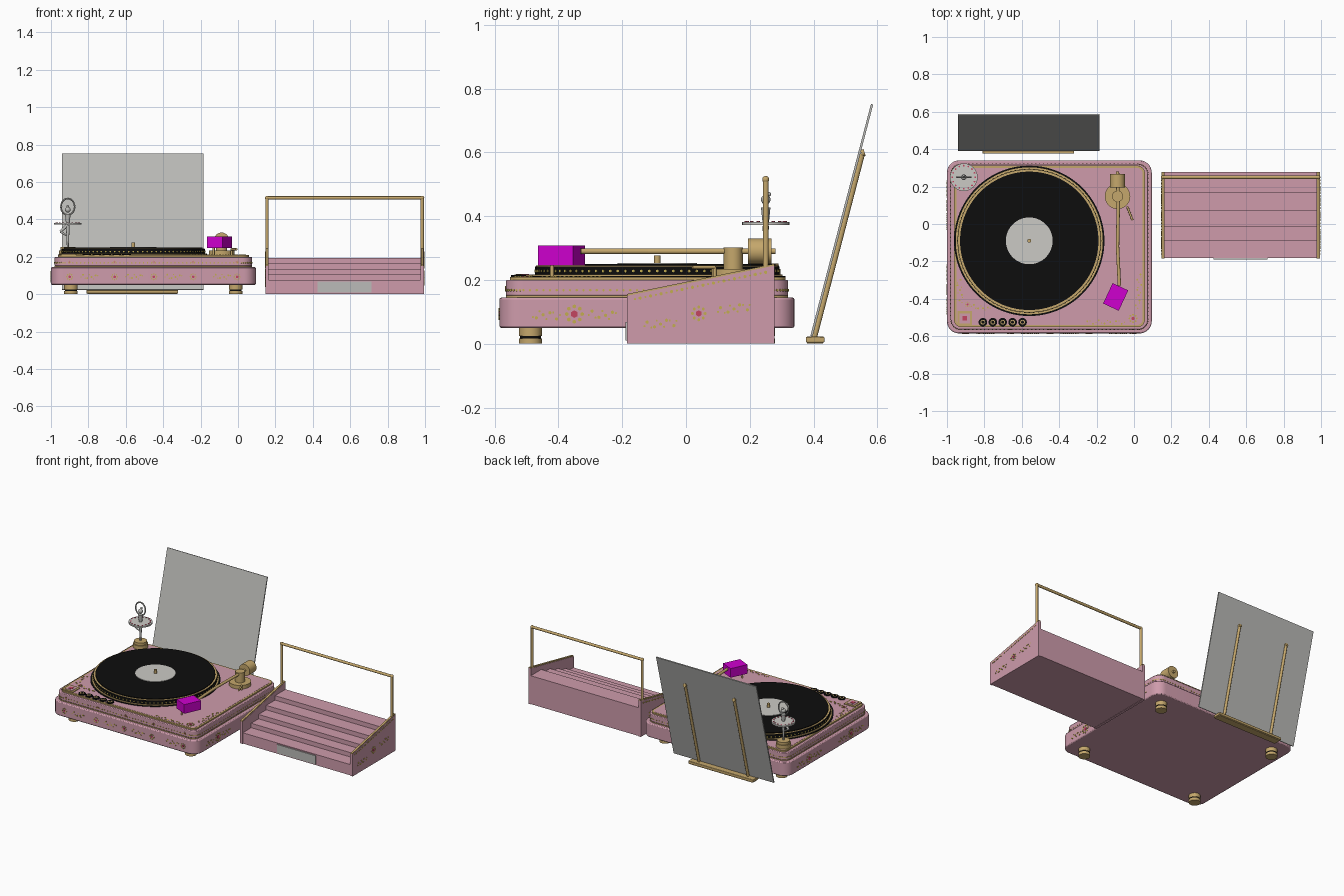
import bpy, bmesh, math
from mathutils import Vector, Matrix

if "Cube" in bpy.data.objects:
    bpy.data.objects.remove(bpy.data.objects["Cube"])

def mat(name, r, g, b):
    m = bpy.data.materials.new(name)
    m.diffuse_color = (r, g, b, 1)
    m.use_nodes = True
    m.node_tree.nodes["Principled BSDF"].inputs["Base Color"].default_value = m.diffuse_color
    return m

PINK = mat("rose pink", 0.62, 0.33, 0.41)
GOLD = mat("gold", 0.56, 0.39, 0.15)
BLACK = mat("black", 0.004, 0.004, 0.004)
WHITE = mat("warm white", 0.60, 0.59, 0.56)
SILVER = mat("silver", 0.50, 0.50, 0.48)
MAGENTA = mat("magenta", 0.62, 0.0, 0.62)
RED = mat("rose red", 0.55, 0.06, 0.12)
FILI = mat("filigree yellow", 0.55, 0.42, 0.08)

def finish(name, bm, m, smooth=True):
    bmesh.ops.recalc_face_normals(bm, faces=bm.faces)
    me = bpy.data.meshes.new(name)
    bm.to_mesh(me)
    bm.free()
    me.materials.append(m)
    ob = bpy.data.objects.new(name, me)
    bpy.context.collection.objects.link(ob)
    if smooth:
        bpy.context.view_layer.objects.active = ob
        ob.select_set(True)
        bpy.ops.object.shade_smooth_by_angle(angle=math.radians(35))
        ob.select_set(False)
    return ob

def extrude(name, pts, vec, m, bevel=0):
    """Prism from a closed outline."""
    bm = bmesh.new()
    f = bm.faces.new([bm.verts.new(p) for p in pts])
    r = bmesh.ops.extrude_face_region(bm, geom=[f])
    bmesh.ops.translate(bm, verts=[v for v in r["geom"] if isinstance(v, bmesh.types.BMVert)], vec=vec)
    ob = finish(name, bm, m)
    if bevel:
        b = ob.modifiers.new("bevel", "BEVEL")
        b.width, b.segments, b.limit_method, b.angle_limit = bevel, 2, "ANGLE", 0.7
    return ob

def box(name, lo, hi, m, bevel=0):
    (a, b, c), (d, e, f) = lo, hi
    return extrude(name, [(a, b, c), (d, b, c), (d, e, c), (a, e, c)], (0, 0, f - c), m, bevel)

def outline(x0, x1, y0, y1, r, n=8):
    pts = []
    for i, (cx, cy) in enumerate([(x1 - r, y1 - r), (x0 + r, y1 - r), (x0 + r, y0 + r), (x1 - r, y0 + r)]):
        for k in range(n + 1):
            a = math.pi / 2 * (i + k / n)
            pts.append((cx + r * math.cos(a), cy + r * math.sin(a)))
    return pts

def slab(name, rect, r, z0, z1, m, bevel=0):
    return extrude(name, [(x, y, z0) for x, y in outline(*rect, r)], (0, 0, z1 - z0), m, bevel)

def rod(name, a, b, r, m, r2=None, n=20):
    a, b = Vector(a), Vector(b)
    d = b - a
    bm = bmesh.new()
    M = Matrix.Translation((a + b) / 2) @ d.to_track_quat("Z", "Y").to_matrix().to_4x4()
    bmesh.ops.create_cone(bm, cap_ends=True, segments=n, radius1=r, radius2=r if r2 is None else r2,
                          depth=d.length, matrix=M)
    return finish(name, bm, m)

def disc(name, x, y, z0, z1, r, m, n=64):
    return rod(name, (x, y, z0), (x, y, z1), r, m, n=n)

def ball(name, c, r, m):
    bm = bmesh.new()
    bmesh.ops.create_uvsphere(bm, u_segments=16, v_segments=10, radius=r, matrix=Matrix.Translation(c))
    return finish(name, bm, m)

def studs(name, items, m):
    """Thin flat dots given as (position, normal, radius)."""
    bm = bmesh.new()
    for p, nrm, r in items:
        M = Matrix.Translation(p) @ Vector(nrm).to_track_quat("Z", "Y").to_matrix().to_4x4()
        bmesh.ops.create_cone(bm, cap_ends=True, segments=6, radius1=r, radius2=r, depth=0.005, matrix=M)
    return finish(name, bm, m, False)

def flower(c, nrm, r, petals, hearts):
    n = Vector(nrm)
    u = Vector((0, 0, 1)) if abs(n.z) < 0.5 else Vector((0, 1, 0))
    w = n.cross(u)
    for k in range(8):
        a = k * math.pi / 4
        petals.append((Vector(c) + r * (math.cos(a) * u + math.sin(a) * w), n, r * 0.26))
    hearts.append((c, n, r * 0.5))

def vine(a, b, nrm, wave, petals, count=9):
    a, b, n = Vector(a), Vector(b), Vector(nrm)
    side = n.cross(b - a).normalized()
    for k in range(count):
        p = a.lerp(b, k / (count - 1)) + side * wave * math.sin(k * 1.9)
        petals.append((p, n, 0.0055 if k % 2 else 0.0035))

# --- turntable body ---
LOW, UP, TOP = (-1, 0.095, -0.585, 0.34), (-0.98, 0.075, -0.565, 0.32), (-0.962, 0.058, -0.552, 0.312)
slab("lower_body", LOW, 0.065, 0.05, 0.145, PINK, 0.006)
slab("body_seam", UP, 0.055, 0.14, 0.151, GOLD)
slab("upper_body", UP, 0.055, 0.15, 0.2, PINK, 0.004)
slab("top_gold_trim", TOP, 0.04, 0.199, 0.209, GOLD)
slab("top_plate", (-0.95, 0.046, -0.54, 0.3), 0.03, 0.2, 0.21, PINK)
for x in (-0.893, -0.013):
    for y in (-0.488, 0.243):
        disc("foot_top", x, y, 0.024, 0.052, 0.036, GOLD, 32)
        disc("foot_band", x, y, 0.016, 0.025, 0.033, BLACK, 32)
        disc("foot_base", x, y, 0, 0.017, 0.036, GOLD, 32)

# --- painted decoration on the body ---
petals, hearts = [], []
ring = outline(*UP, 0.055)
for i, p in enumerate(ring):
    a, b = Vector(p), Vector(ring[(i + 1) % len(ring)])
    steps = max(1, round((b - a).length / 0.021))
    d = (b - a).normalized()
    for k in range(steps):
        q = a.lerp(b, k / steps)
        petals.append(((q.x, q.y, 0.168), (d.y, -d.x, 0), 0.004))
for x in (-0.90, -0.66, -0.45, -0.24, -0.005):
    flower((x, -0.585, 0.093), (0, -1, 0), 0.015, petals, hearts)
    flower((x, -0.565, 0.172), (0, -1, 0), 0.007, petals, hearts)
for x in (-0.84, -0.6, -0.39, -0.13):
    vine((x, -0.585, 0.093), (x + 0.09, -0.585, 0.093), (0, -1, 0), 0.012, petals)
for s, x in ((1, 0.095), (-1, -1)):
    for y in (-0.35, 0.1):
        flower((x, y, 0.093), (s, 0, 0), 0.024, petals, hearts)
        for t in (-1, 1):
            vine((x, y + t * 0.045, 0.09), (x, y + t * 0.13, 0.09), (s, 0, 0), 0.013, petals)
flower((-0.005, -0.505, 0.21), (0, 0, 1), 0.02, petals, hearts)
flower((-0.89, -0.43, 0.21), (0, 0, 1), 0.012, petals, hearts)
vine((0.02, -0.45, 0.21), (0.03, -0.27, 0.21), (0, 0, 1), 0.012, petals, 14)
vine((-0.05, -0.525, 0.21), (-0.25, -0.525, 0.21), (0, 0, 1), 0.01, petals, 14)
vine((-0.92, -0.42, 0.21), (-0.94, -0.3, 0.21), (0, 0, 1), 0.012, petals, 10)
vine((-0.87, -0.44, 0.21), (-0.77, -0.455, 0.21), (0, 0, 1), 0.01, petals, 9)

# --- platter and record ---
PX, PY = -0.56, -0.09
for nm, z0, z1, r, m in (("platter_base", 0.205, 0.213, 0.402, BLACK), ("platter_ring", 0.21, 0.217, 0.393, GOLD),
                         ("platter", 0.213, 0.243, 0.383, BLACK), ("platter_rim", 0.24, 0.245, 0.381, GOLD),
                         ("record", 0.243, 0.25, 0.37, BLACK), ("record_label", 0.25, 0.253, 0.125, WHITE),
                         ("spindle", 0.25, 0.277, 0.01, GOLD)):
    disc(nm, PX, PY, z0, z1, r, m, 96)
for k in range(96):
    a = k * math.tau / 96
    n = (math.cos(a), math.sin(a), 0)
    petals.append(((PX + 0.383 * n[0], PY + 0.383 * n[1], 0.228), n, 0.0045))

# --- controls ---
box("power_button", (-0.945, -0.545, 0.205), (-0.865, -0.465, 0.215), GOLD)
box("power_button_inset", (-0.932, -0.532, 0.21), (-0.878, -0.478, 0.217), PINK)
box("power_button_mark", (-0.917, -0.517, 0.21), (-0.893, -0.493, 0.219), RED)
for i in range(5):
    x = -0.808 + 0.053 * i
    disc("knob", x, -0.525, 0.205, 0.216, 0.023, BLACK, 24)
    disc("knob_ring", x, -0.525, 0.21, 0.2175, 0.013, GOLD, 16)
    disc("knob_centre", x, -0.525, 0.21, 0.219, 0.008, BLACK, 16)

# --- tonearm ---
disc("tonearm_base", -0.088, 0.148, 0.205, 0.235, 0.068, GOLD)
disc("tonearm_pivot", -0.088, 0.148, 0.23, 0.302, 0.03, GOLD, 32)
rod("counterweight", (-0.088, 0.195, 0.29), (-0.088, 0.268, 0.29), 0.04, GOLD, n=32)
path = [(-0.088, 0.28, 0.29), (-0.084, 0.1, 0.29), (-0.088, -0.12, 0.29), (-0.078, -0.33, 0.29)]
for a, b in zip(path, path[1:]):
    rod("tonearm_tube", a, b, 0.009, GOLD)
rod("cue_lever", (-0.035, 0.09, 0.24), (-0.008, 0.02, 0.24), 0.006, GOLD)
rod("cue_lever_post", (-0.035, 0.09, 0.205), (-0.035, 0.09, 0.24), 0.006, GOLD)
head = box("headshell", (-0.046, -0.06, -0.031), (0.046, 0.06, 0.031), MAGENTA)
head.location, head.rotation_euler = (-0.098, -0.39, 0.277), (0, 0, math.radians(-25))
rod("stylus", (-0.13, -0.42, 0.207), (-0.13, -0.42, 0.25), 0.006, GOLD)

# --- dancer figurine ---
DX, DY = -0.91, 0.25
disc("dancer_base", DX, DY, 0.205, 0.235, 0.046, GOLD, 32)
disc("dancer_base_cap", DX, DY, 0.235, 0.252, 0.04, GOLD, 32)
rod("standing_leg", (DX, DY, 0.25), (DX, DY, 0.37), 0.005, SILVER, 0.01)
rod("bent_thigh", (DX, DY, 0.37), (DX - 0.04, DY, 0.335), 0.009, SILVER, 0.006)
rod("bent_shin", (DX - 0.04, DY, 0.335), (DX, DY, 0.31), 0.006, SILVER, 0.004)
disc("tutu", DX, DY, 0.372, 0.382, 0.074, WHITE, 32)
rod("torso", (DX, DY, 0.38), (DX, DY, 0.428), 0.01, SILVER, 0.015)
ball("dancer_head", (DX, DY, 0.452), 0.015, SILVER)
ball("hair_bun", (DX, DY + 0.01, 0.469), 0.007, SILVER)
hoop = [(DX + 0.037 * math.sin(a), DY, 0.468 - 0.044 * math.cos(a)) for a in [math.tau * k / 16 for k in range(17)]]
for a, b in zip(hoop, hoop[1:]):
    rod("raised_arm", a, b, 0.0045, SILVER, n=8)
for k in range(16):
    a = k * math.tau / 16
    hearts.append(((DX + 0.062 * math.cos(a), DY + 0.062 * math.sin(a), 0.382), (0, 0, 1), 0.005))

# --- leaning panel with its stand ---
def sheet(y, z):
    return [(x, y, z) for x in (-0.94, -0.185)]
bl, br = sheet(0.39, 0.025)
tl, tr = sheet(0.58, 0.752)
extrude("leaning_panel", [bl, br, tr, tl], (0, 0.007, -0.002), SILVER)
box("stand_foot", (-0.81, 0.376, 0.004), (-0.32, 0.434, 0.022), GOLD, 0.003)
box("stand_foot_base", (-0.805, 0.38, 0), (-0.325, 0.43, 0.006), GOLD)
for x in (-0.75, -0.38):
    rod("stand_upright", (x, 0.402, 0.02), (x, 0.552, 0.595), 0.009, GOLD)
    rod("stand_tip", (x, 0.55, 0.597), (x, 0.56, 0.6), 0.011, GOLD)

# --- stepped record rack ---
ys = [-0.183, -0.092, -0.013, 0.07, 0.165, 0.278]
prof = [(ys[0], 0.002)]
for i in range(5):
    z = 0.075 + 0.03 * i
    prof += [(ys[i], z), (ys[i + 1], z)]
prof.append((ys[-1], 0.002))
extrude("rack_steps", [(0.155, y, z) for y, z in prof], (0.83, 0, 0), PINK)
side = [(-0.185, 0.0), (0.278, 0.0), (0.278, 0.245), (-0.185, 0.15)]
for s, x in ((-1, 0.146), (1, 0.976)):
    extrude("rack_side", [(x, y, z) for y, z in side], (0.018, 0, 0), PINK)
    extrude("rack_side_trim", [(x + 0.002, -0.185, 0.149), (x + 0.002, 0.278, 0.244), (x + 0.002, 0.278, 0.251),
                               (x + 0.002, -0.185, 0.156)], (0.014, 0, 0), GOLD)
    rod("rail_post", (x + 0.009, 0.25, 0.2), (x + 0.009, 0.25, 0.515), 0.009, GOLD)
    ball("rail_corner", (x + 0.009, 0.25, 0.515), 0.011, GOLD)
    xo, n = (x if s < 0 else x + 0.018), (s, 0, 0)
    flower((xo, 0.04, 0.095), n, 0.02, petals, hearts)
    vine((xo, -0.13, 0.055), (xo, -0.03, 0.07), n, 0.012, petals, 11)
    vine((xo, 0.1, 0.1), (xo, 0.2, 0.12), n, 0.012, petals, 11)
    vine((xo, -0.16, 0.14), (xo, 0.25, 0.224), n, 0.0, petals, 26)
rod("rail_bar", (0.155, 0.25, 0.515), (0.985, 0.25, 0.515), 0.009, GOLD)
box("rack_nameplate", (0.425, -0.189, 0.01), (0.715, -0.182, 0.068), SILVER)

studs("filigree", petals, FILI)
studs("flower_hearts", hearts, RED)
